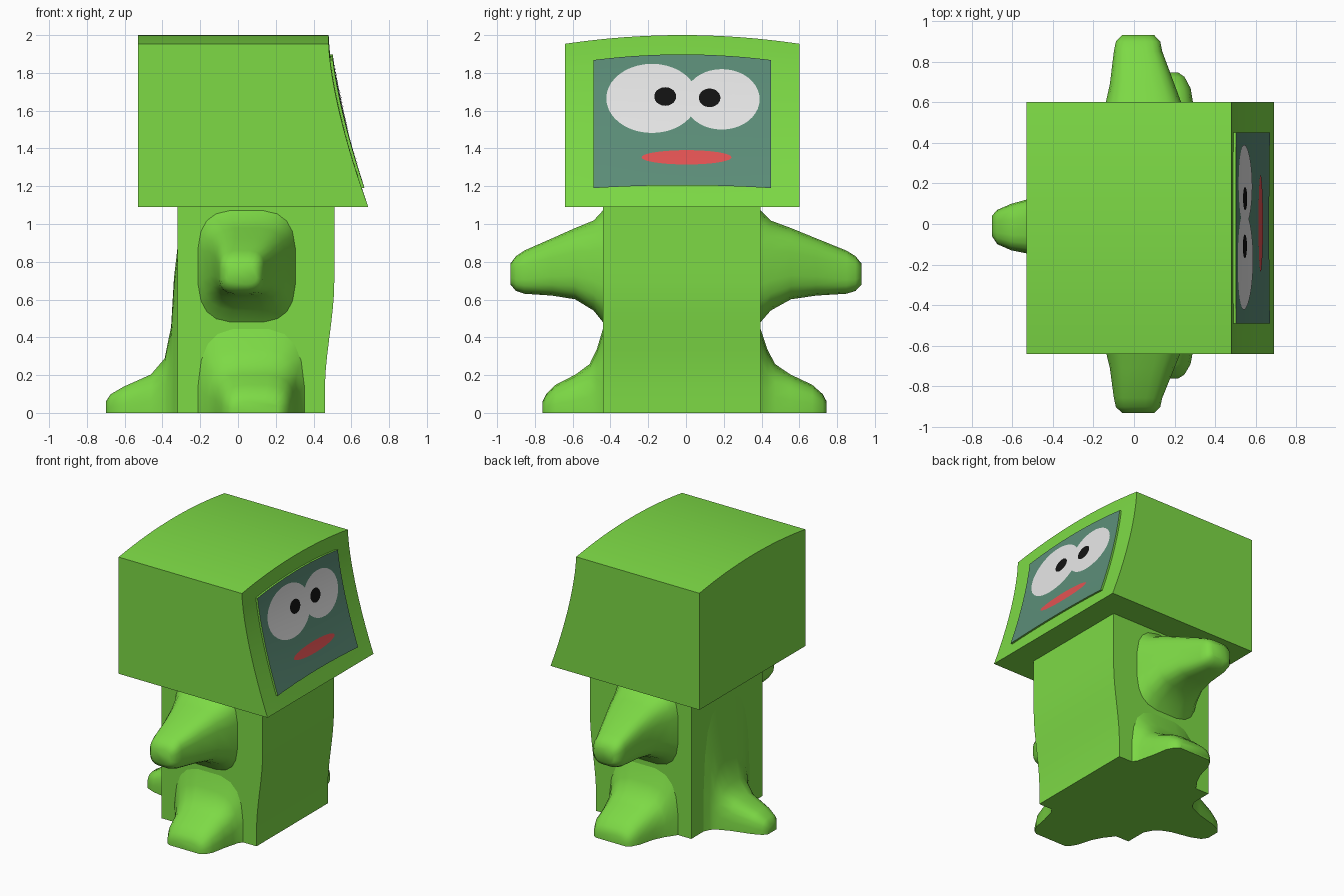
import bpy, bmesh, math

if "Cube" in bpy.data.objects:
    bpy.data.objects.remove(bpy.data.objects["Cube"])


def material(name, rgb):
    m = bpy.data.materials.new(name)
    m.diffuse_color = (*rgb, 1)
    m.use_nodes = True
    m.node_tree.nodes["Principled BSDF"].inputs["Base Color"].default_value = m.diffuse_color
    return m


GREEN = material("lime green", (0.205, 0.70, 0.060))
TEAL = material("screen teal", (0.107, 0.270, 0.190))
WHITE = material("eye white", (0.80, 0.80, 0.80))
BLACK = material("pupil black", (0.006, 0.006, 0.006))
RED = material("mouth red", (0.76, 0.085, 0.085))


def finish(name, bm, mats, angle=35):
    me = bpy.data.meshes.new(name)
    bm.to_mesh(me)
    bm.free()
    for m in mats:
        me.materials.append(m)
    me.shade_smooth()
    me.set_sharp_from_angle(angle=math.radians(angle))
    ob = bpy.data.objects.new(name, me)
    bpy.context.collection.objects.link(ob)
    return ob


def loft(name, rings, mat, angle=35):
    """Skin a list of equal-length point rings and cap both ends."""
    bm = bmesh.new()
    vr = [[bm.verts.new(p) for p in r] for r in rings]
    n = len(vr[0])
    for a, b in zip(vr, vr[1:]):
        for i in range(n):
            k = (i + 1) % n
            bm.faces.new((a[i], a[k], b[k], b[i]))
    bm.faces.new(vr[0])
    bm.faces.new(vr[-1])
    bmesh.ops.recalc_face_normals(bm, faces=bm.faces[:])
    return finish(name, bm, [mat], angle)


# Head: arched top, curved sloping face
Z0 = 1.09


def head_top(y):
    return 2.0 - 0.046 * ((y + 0.02) / 0.62) ** 2


def face_x(y, z):
    t = min(1, max(0, (z - Z0) / (head_top(y) - Z0)))
    return 0.48 + 0.21 * (1 - t) ** 1.5


head = []
for j in range(17):
    y = -0.64 + 1.24 * j / 16
    top = head_top(y)
    zs = [Z0 + (top - Z0) * i / 14 for i in range(15)]
    head.append([(-0.53, y, Z0)] + [(face_x(y, z), y, z) for z in zs] + [(-0.53, y, top)])
loft("head", head, GREEN)

# Body: box with a gently curved front
body = []
for i in range(15):
    z = 1.09 * i / 14
    s = min(1, max(0, (z - 0.12) / 0.58))
    x = 0.46 + 0.05 * s * s * (3 - 2 * s)
    body.append([(-0.32, -0.44, z), (x, -0.44, z), (x, 0.395, z), (-0.32, 0.395, z)])
loft("body", body, GREEN)


# Limbs: rounded-square sections (t along limb, u range, z range)
def limb(name, sections, place, start, end):
    rings = []
    for t, u0, u1, z0, z1 in sections:
        d = start + t * (end - start)
        ring = []
        for i in range(20):
            a = math.tau * (i + 0.5) / 20
            c, s = math.cos(a), math.sin(a)
            u = (u0 + u1) / 2 + (u1 - u0) / 2 * math.copysign(abs(c) ** 0.6, c)
            z = (z0 + z1) / 2 + (z1 - z0) / 2 * math.copysign(abs(s) ** 0.6, s)
            ring.append(place(u, d, max(z, 0)))
        rings.append(ring)
    loft(name, rings, GREEN, 60)


ARM = [(-0.03, -.22, .31, .46, 1.09), (.1, -.19, .29, .54, 1.02), (.3, -.15, .25, .60, .98),
       (.55, -.12, .20, .62, .925), (.85, -.10, .14, .63, .86), (.94, -.09, .13, .645, .83),
       (1, -.06, .10, .68, .79)]
# Feet mirror their section below the floor, which is clamped to z = 0
FOOT = [(t, a, b, -h, h) for t, a, b, h in [
    (-.03, -.22, .36, .48), (.1, -.19, .33, .34), (.22, -.16, .32, .26), (.45, -.12, .30, .205),
    (.78, -.09, .28, .15), (.94, -.06, .25, .10), (1, -.03, .22, .06)]]
BACK = [(t, a, b, -h, h) for t, a, b, h in [
    (-.02, -.30, .27, .95), (.05, -.25, .21, .72), (.09, -.22, .19, .46), (.18, -.19, .17, .29),
    (.37, -.16, .14, .205), (.75, -.13, .10, .14), (.93, -.10, .07, .10), (1, -.06, .04, .06)]]
for side, s, base, arm_tip, foot_tip in (("left", 1, .395, .93, .745), ("right", -1, .44, .93, .76)):
    def place(u, d, z, s=s):
        return (u, s * d, z)
    limb(side + "_arm", ARM, place, base, arm_tip)
    limb(side + "_foot", FOOT, place, base, foot_tip)
limb("back_foot", BACK, lambda u, d, z: (-d, u, z), .32, .70)

# Screen: slab following the face curve, teal front and green rim
bm = bmesh.new()
N = 14


def screen_point(i, j, off):
    q = 2 * i / N - 1
    y = -0.49 + 0.94 * i / N
    lo, hi = 1.19 + 0.015 * (1 - q * q), 1.868 + 0.03 * (1 - q * q)
    z = lo + (hi - lo) * j / N
    return (face_x(y, z) + off, y, z)


grids = [[[bm.verts.new(screen_point(i, j, o)) for j in range(N + 1)] for i in range(N + 1)]
         for o in (-0.01, 0.014)]
for g in grids:
    for i in range(N):
        for j in range(N):
            f = bm.faces.new((g[i][j], g[i + 1][j], g[i + 1][j + 1], g[i][j + 1]))
            f.material_index = 1
border = ([(i, 0) for i in range(N)] + [(N, j) for j in range(N)]
          + [(i, N) for i in range(N, 0, -1)] + [(0, j) for j in range(N, 0, -1)])
for (a, b), (c, d) in zip(border, border[1:] + border[:1]):
    bm.faces.new((grids[0][a][b], grids[0][c][d], grids[1][c][d], grids[1][a][b]))
bmesh.ops.recalc_face_normals(bm, faces=bm.faces[:])
finish("screen", bm, [GREEN, TEAL])


# Painted ovals laid on the screen
def oval(name, y0, z0, ry, rz, off, mat, n=40, rings=6):
    bm = bmesh.new()

    def point(r, a):
        y, z = y0 + ry * r * math.cos(a), z0 + rz * r * math.sin(a)
        return bm.verts.new((face_x(y, z) + off, y, z))
    centre = point(0, 0)
    vr = [[point(k / rings, math.tau * i / n) for i in range(n)] for k in range(1, rings + 1)]
    for i in range(n):
        k = (i + 1) % n
        bm.faces.new((centre, vr[0][i], vr[0][k]))
        for a, b in zip(vr, vr[1:]):
            bm.faces.new((a[i], b[i], b[k], a[k]))
    bm.normal_update()
    flip = [f for f in bm.faces if f.normal.x < 0]
    bmesh.ops.reverse_faces(bm, faces=flip)
    finish(name, bm, [mat])


oval("large_eye", -0.18, 1.665, 0.242, 0.183, 0.017, WHITE)
oval("small_eye", 0.19, 1.66, 0.20, 0.16, 0.0175, WHITE)
oval("large_eye_pupil", -0.11, 1.675, 0.058, 0.049, 0.021, BLACK)
oval("small_eye_pupil", 0.125, 1.668, 0.057, 0.049, 0.021, BLACK)
oval("mouth", 0.003, 1.353, 0.238, 0.038, 0.018, RED)
